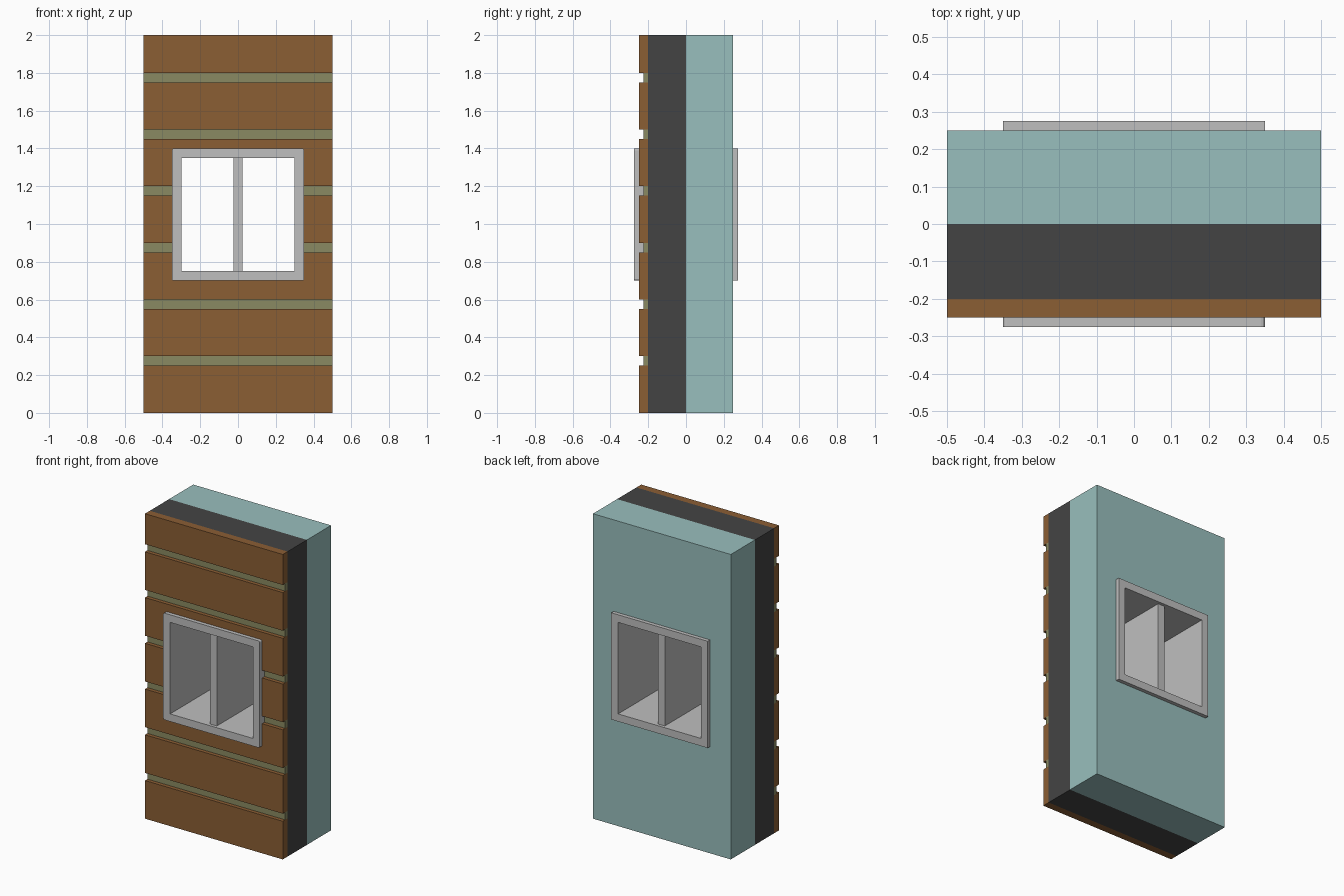
import bpy
import bmesh

cube = bpy.data.objects.get("Cube")
if cube:
    bpy.data.objects.remove(cube, do_unlink=True)


def linear(c):
    c /= 255
    return c / 12.92 if c <= 0.04045 else ((c + 0.055) / 1.055) ** 2.4


def material(name, rgb):
    col = (*[linear(c) for c in rgb], 1.0)
    m = bpy.data.materials.new(name)
    m.use_nodes = True
    m.diffuse_color = col
    m.node_tree.nodes["Principled BSDF"].inputs["Base Color"].default_value = col
    return m


TEAL = material("pale teal", (153, 191, 189))
DARK = material("charcoal", (68, 68, 68))
WOOD = material("brown wood", (139, 94, 52))
OLIVE = material("olive batten", (138, 138, 98))
GREY = material("light grey", (191, 191, 191))


def box(name, mat, x, y, z, corner=0.0):
    """Box from (min, max) ranges; corner rounds the edges running along y."""
    bm = bmesh.new()
    bmesh.ops.create_cube(bm, size=1)
    for v in bm.verts:
        v.co = [r[0] if c < 0 else r[1] for c, r in zip(v.co, (x, y, z))]
    if corner:
        edges = [e for e in bm.edges
                 if abs(e.verts[0].co.y - e.verts[1].co.y) > 1e-4]
        bmesh.ops.bevel(bm, geom=edges, offset=corner, segments=3,
                        profile=0.5, affect='EDGES')
    bmesh.ops.recalc_face_normals(bm, faces=bm.faces)
    me = bpy.data.meshes.new(name)
    bm.to_mesh(me)
    bm.free()
    me.materials.append(mat)
    ob = bpy.data.objects.new(name, me)
    bpy.context.scene.collection.objects.link(ob)
    return ob


def cut(ob, cutter):
    mod = ob.modifiers.new("opening", 'BOOLEAN')
    mod.operation = 'DIFFERENCE'
    mod.solver = 'EXACT'
    mod.object = cutter
    bpy.context.view_layer.objects.active = ob
    bpy.ops.object.modifier_apply(modifier=mod.name)


FULL = (-0.5, 0.5)

# Wall layers
layers = [box("inner_wall", TEAL, FULL, (0, 0.25), (0, 2)),
          box("insulation_layer", DARK, FULL, (-0.2, 0), (0, 2))]

# Cladding boards with thinner battens in the gaps
for i in range(7):
    z0 = 0.3 * i
    z1 = min(z0 + 0.25, 2)
    if i == 6:
        z1 = 2
    layers.append(box(f"cladding_board_{i + 1}", WOOD, FULL, (-0.25, -0.2), (z0, z1)))
    if i < 6:
        layers.append(box(f"batten_{i + 1}", OLIVE, FULL, (-0.225, -0.2), (z1, z1 + 0.05)))

# Window opening through the wall
wall_cutter = box("wall_cutter", GREY, (-0.345, 0.345), (-1, 1), (0.705, 1.395))
for ob in layers:
    cut(ob, wall_cutter)

# Window frame: deep lining with a rounded front section
pane_cutter = box("pane_cutter", GREY, (-0.3, 0.3), (-1, 1), (0.75, 1.35))
for name, y, r in (("window_frame_front", (-0.275, -0.2), 0.01),
                   ("window_frame_back", (-0.2, 0.275), 0.0)):
    cut(box(name, GREY, (-0.35, 0.35), y, (0.7, 1.4), r), pane_cutter)

# Central divider running through the opening
box("window_mullion", GREY, (-0.025, 0.025), (-0.255, 0.255), (0.75, 1.35))

for c in (wall_cutter, pane_cutter):
    bpy.data.objects.remove(c, do_unlink=True)
